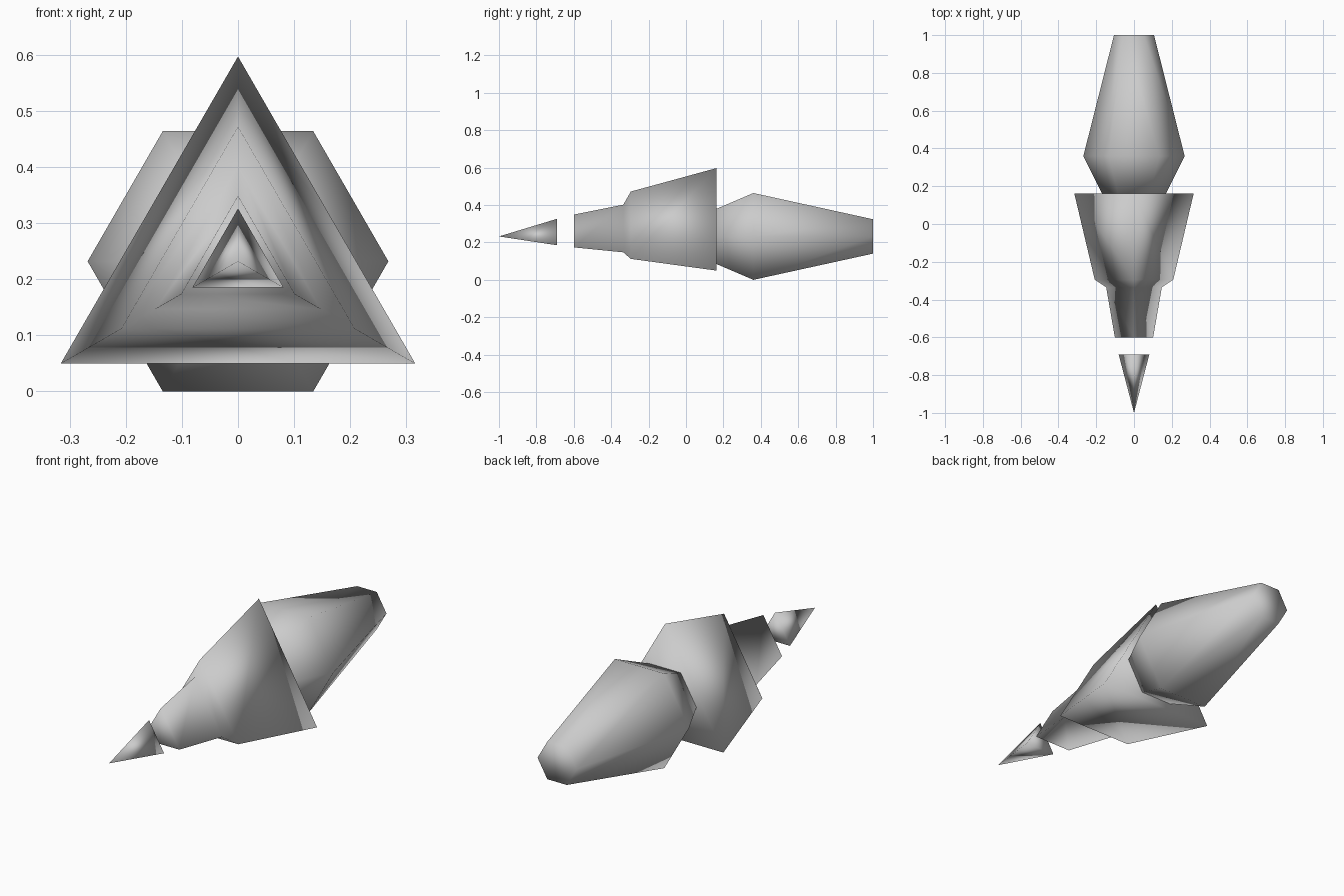
import bpy
import bmesh
import math

cube = bpy.data.objects.get("Cube")
if cube:
    bpy.data.objects.remove(cube, do_unlink=True)

AXIS_Z = 0.232  # height of the long axis

grey = bpy.data.materials.new("plain grey")
grey.use_nodes = True
colour = (0.6, 0.6, 0.6, 1.0)
grey.diffuse_color = colour
grey.node_tree.nodes["Principled BSDF"].inputs["Base Color"].default_value = colour


def loft(name, sides, start_angle, profile):
    """Polygonal body along y from (y, corner radius) pairs, capped at both ends."""
    bm = bmesh.new()
    rings = []
    for y, r in profile:
        if r == 0:
            rings.append([bm.verts.new((0, y, AXIS_Z))] * sides)
            continue
        angles = [start_angle + math.tau * i / sides for i in range(sides)]
        rings.append([bm.verts.new((r * math.cos(a), y, AXIS_Z + r * math.sin(a)))
                      for a in angles])
    for a, b in zip(rings, rings[1:]):
        for i in range(sides):
            j = (i + 1) % sides
            corners = list(dict.fromkeys((a[i], a[j], b[j], b[i])))
            bm.faces.new(corners)
    for ring in (rings[0], rings[-1]):
        if len(set(ring)) == sides:
            bm.faces.new(ring)
    bmesh.ops.recalc_face_normals(bm, faces=bm.faces)
    for f in bm.faces:
        f.smooth = True
    mesh = bpy.data.meshes.new(name)
    bm.to_mesh(mesh)
    bm.free()
    mesh.materials.append(grey)
    obj = bpy.data.objects.new(name, mesh)
    bpy.context.collection.objects.link(obj)
    return obj


# Floating three-sided point at the front
loft("front_point", 3, math.pi / 2, [(-1.0, 0), (-0.69, 0.094)])

# Stepped triangular middle section
loft("middle_body", 3, math.pi / 2,
     [(-0.6, 0.117), (-0.335, 0.17), (-0.295, 0.24), (0.162, 0.365)])

# Six-sided rear section, widest near its front
loft("rear_body", 6, 0, [(0.162, 0.17), (0.36, 0.268), (1.0, 0.106)])
